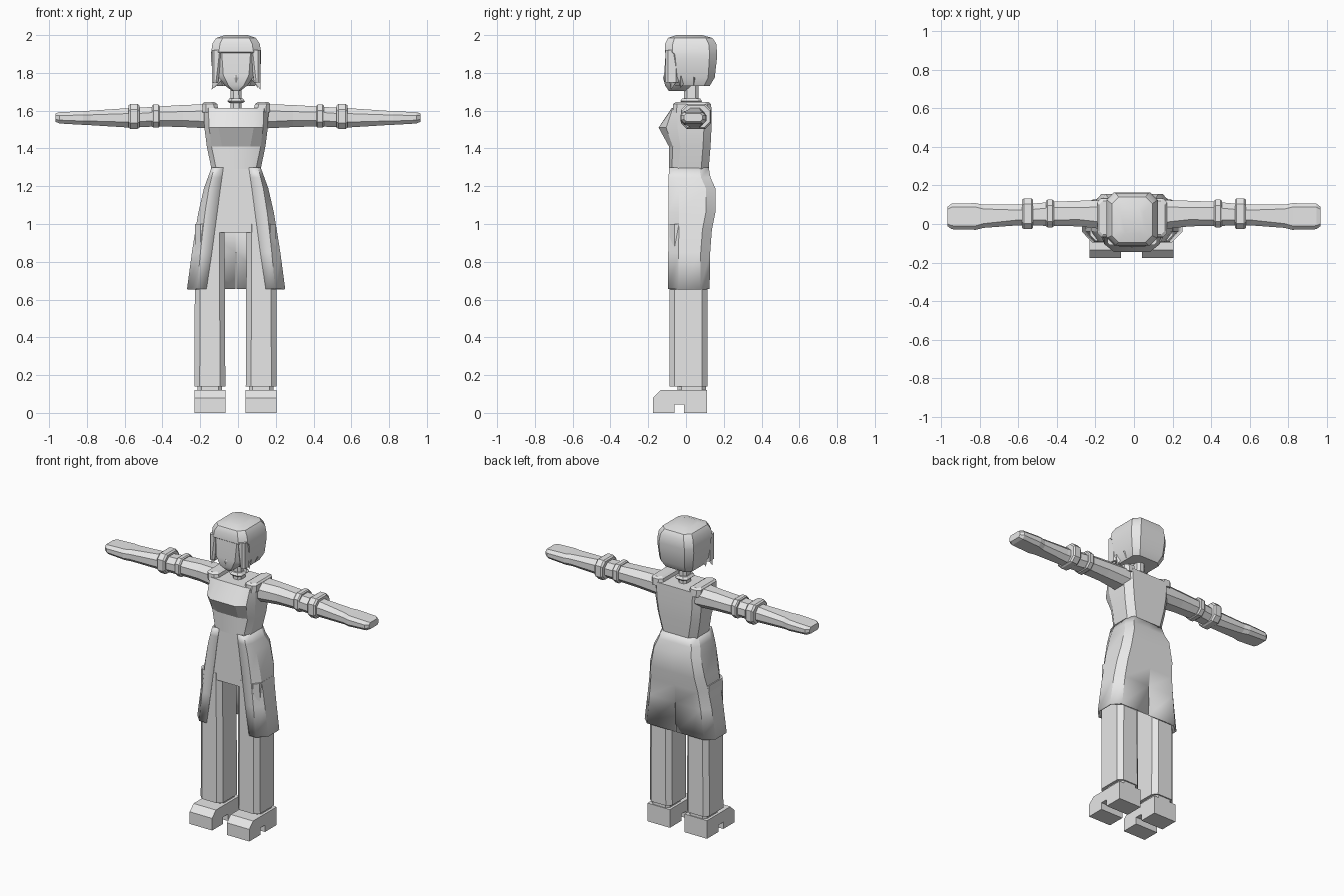
import bpy, bmesh, math
from mathutils import Vector

if "Cube" in bpy.data.objects:
    bpy.data.objects.remove(bpy.data.objects["Cube"])

grey = bpy.data.materials.new("plain_grey")
grey.diffuse_color = (0.8, 0.8, 0.8, 1)
grey.use_nodes = True
grey.node_tree.nodes["Principled BSDF"].inputs["Base Color"].default_value = grey.diffuse_color
CX = -0.01  # the body sits a touch left of the arm span's middle


def finish(bm, name, fix=True, smooth=None):
    if fix:
        bmesh.ops.recalc_face_normals(bm, faces=bm.faces)
    me = bpy.data.meshes.new(name)
    bm.to_mesh(me)
    bm.free()
    me.materials.append(grey)
    ob = bpy.data.objects.new(name, me)
    bpy.context.collection.objects.link(ob)
    if smooth:
        bpy.ops.object.select_all(action='DESELECT')
        ob.select_set(True)
        bpy.context.view_layer.objects.active = ob
        bpy.ops.object.shade_smooth_by_angle(angle=math.radians(smooth))
    return ob


def loft(name, rings, closed=True, skip=None, smooth=None):
    """Skin a stack of equal-length rings; closed lofts get end caps."""
    bm = bmesh.new()
    vs = [[bm.verts.new(p) for p in r] for r in rings]
    n = len(rings[0])
    for j in range(len(vs) - 1):
        for i in range(n if closed else n - 1):
            if skip and skip(i, j):
                continue
            k = (i + 1) % n
            bm.faces.new((vs[j][i], vs[j][k], vs[j + 1][k], vs[j + 1][i]))
    if closed:
        bm.faces.new(vs[0][::-1])
        bm.faces.new(vs[-1])
    return finish(bm, name, closed, smooth)


def octagon(a0, a1, b0, b1, c):
    """Rectangle with chamfered corners, as 2D points."""
    return [(a1 - c, b0), (a1, b0 + c), (a1, b1 - c), (a1 - c, b1),
            (a0 + c, b1), (a0, b1 - c), (a0, b0 + c), (a0 + c, b0)]


def column(name, levels, cx=CX, smooth=None):
    """Vertical loft from (z, half_width, y_front, y_back, chamfer)."""
    return loft(name, [[(cx + x, y, z) for x, y in octagon(-w, w, f, b, c)]
                       for z, w, f, b, c in levels], smooth=smooth)


def sleeve(name, side, levels):
    """Sideways loft from (x, y0, y1, z0, z1, chamfer)."""
    return loft(name, [[(side * x, y, z) for y, z in octagon(y0, y1, z0, z1, c)]
                       for x, y0, y1, z0, z1, c in levels])


def mirrored(half, z):
    return [(CX + x, y, z) for x, y in half] + [(CX - x, y, z) for x, y in half[::-1]]


# Torso with projecting chest: z, panel half width, half width, front, side front, back
torso = [(1.29, .067, .13, -.09, -.04, .12), (1.41, .075, .155, -.09, -.03, .13),
         (1.51, .093, .168, -.145, -.045, .135), (1.615, .093, .172, -.075, -.045, .135)]
loft("torso", [mirrored([(e, f), (w - .025, (f + s) / 2 - .01), (w, s), (w, b - .04), (w - .04, b)], z)
               for z, e, w, f, s, b in torso], smooth=25)

# Open-fronted coat skirt with a slit at the back
skirt = [(.655, .157, .26, -.095, .125), (.85, .128, .234, -.094, .128), (.97, .112, .215, -.093, .137),
         (1.06, .1, .2, -.093, .155), (1.19, .083, .17, -.092, .155), (1.245, .075, .15, -.092, .13),
         (1.3, .067, .13, -.09, .12)]
coat = loft("coat_skirt", [mirrored([(e, f), (w - .3 * w + .025, f), (w, f + .055), (w, b - .05),
                                     (w - .2 * w, b), (.003, b)], z) for z, e, w, f, b in skirt],
            closed=False, skip=lambda i, j: i == 5 and j == 0, smooth=25)
shell = coat.modifiers.new("cloth_thickness", 'SOLIDIFY')
shell.thickness = .012
shell.offset = -1

# Trouser top behind the coat opening
column("trouser_hips", [(.955, .195, -.086, .1, .03), (1.2, .15, -.086, .1, .03), (1.3, .115, -.086, .1, .03)])

# Neck and collar ring
column("neck", [(1.6, .03, -.01, .065, .015), (1.76, .028, -.01, .065, .015)])
column("neck_band", [(1.64, .035, -.02, .075, .015), (1.65, .047, -.03, .085, .02), (1.665, .035, -.02, .075, .015)])

# Head
column("hair", [(1.73, .1, -.055, .125, .03), (1.775, .122, -.085, .152, .035),
                (1.87, .133, -.095, .163, .04), (1.9, .133, -.1, .164, .04), (1.91, .132, -.112, .164, .04),
                (1.955, .125, -.11, .16, .04), (1.985, .105, -.095, .14, .035),
                (2.0, .06, -.05, .085, .025)], smooth=35)
column("face", [(1.703, .02, -.09, .0, .008), (1.735, .062, -.112, .03, .02),
                (1.79, .098, -.116, .06, .03), (1.93, .108, -.106, .06, .03)], smooth=35)

# Small diamond mouth
bm = bmesh.new()
ring = [bm.verts.new((CX + x, -.113, z)) for x, z in ((0, 1.745), (.018, 1.775), (0, 1.8), (-.018, 1.775))]
tip = bm.verts.new((CX, -.122, 1.775))
for i in range(4):
    bm.faces.new((ring[i], ring[(i + 1) % 4], tip))
bm.faces.new(ring[::-1])
finish(bm, "mouth")


def spike(name, base, point, r):
    """Three-sided lock of hair."""
    bm = bmesh.new()
    axis = Vector(point) - Vector(base)
    side = axis.orthogonal().normalized()
    fwd = axis.normalized().cross(side)
    vs = [bm.verts.new(Vector(base) + r * (math.cos(a) * side + math.sin(a) * fwd))
          for a in (0, 2.1, 4.2)]
    top = bm.verts.new(point)
    bm.faces.new(vs)
    for i in range(3):
        bm.faces.new((vs[i], vs[(i + 1) % 3], top))
    finish(bm, name)


for s, label in ((1, "right"), (-1, "left")):
    # Hair strands framing the face
    for i, y in enumerate((-.07, -.02, .05)):
        spike(f"{label}_hair_lock_{i}", (CX + s * .1, y, 1.775), (CX + s * (.13 - .015 * i), y - .01, 1.71 + .01 * i), .03)
    loft(f"{label}_side_hair", [[(CX + s * x, y, z) for x, y in octagon(a, .128, -.108, -.04, .012)]
                                for z, a in ((1.75, .095), (1.83, .085), (1.92, .075))])

    # Raised shoulder pad
    loft(f"{label}_shoulder_pad", [[(CX + s * x, y, z) for x, y in octagon(a, b, f, k, .02)]
                                   for z, a, b, f, k in ((1.59, .09, .178, -.07, .135),
                                                         (1.635, .1, .18, -.068, .133),
                                                         (1.645, .115, .17, -.055, .12))])

    # Arm with hand, armband and cuff
    sleeve(f"{label}_arm", s, [(.12, -.03, .125, 1.505, 1.635, .035), (.29, -.012, .12, 1.513, 1.63, .035),
                               (.42, -.01, .115, 1.517, 1.622, .03), (.53, -.008, .105, 1.512, 1.615, .03),
                               (.6, -.007, .1, 1.512, 1.612, .028), (.78, -.02, .1, 1.523, 1.6, .022),
                               (.82, -.03, .108, 1.525, 1.597, .02), (.945, -.027, .105, 1.532, 1.592, .018),
                               (.967, -.01, .088, 1.542, 1.585, .012)])
    sleeve(f"{label}_armband", s, [(.415, -.012, .12, 1.515, 1.627, .03), (.422, -.017, .126, 1.51, 1.632, .03),
                                   (.448, -.017, .126, 1.51, 1.632, .03), (.455, -.012, .12, 1.515, 1.627, .03)])
    sleeve(f"{label}_cuff", s, [(.522, -.02, .126, 1.51, 1.628, .03), (.532, -.027, .133, 1.504, 1.635, .03),
                                (.57, -.027, .133, 1.504, 1.635, .03), (.58, -.02, .126, 1.51, 1.628, .03)])

    # Trouser leg, ankle and shoe
    lx = CX - .003 + s * .136
    column(f"{label}_leg", [(.14, .082, -.088, .113, .028), (1.0, .078, -.088, .113, .028)], lx)
    column(f"{label}_ankle", [(.11, .065, -.045, .105, .02), (.145, .065, -.045, .105, .02)], lx)
    profile = [(.11, 0), (.11, .12), (-.135, .12), (-.175, .08), (-.175, 0),
               (-.06, 0), (-.06, .045), (-.01, .045), (-.01, 0)]
    loft(f"{label}_shoe", [[(lx + x, y, z) for y, z in profile] for x in (-.082, .082)])
